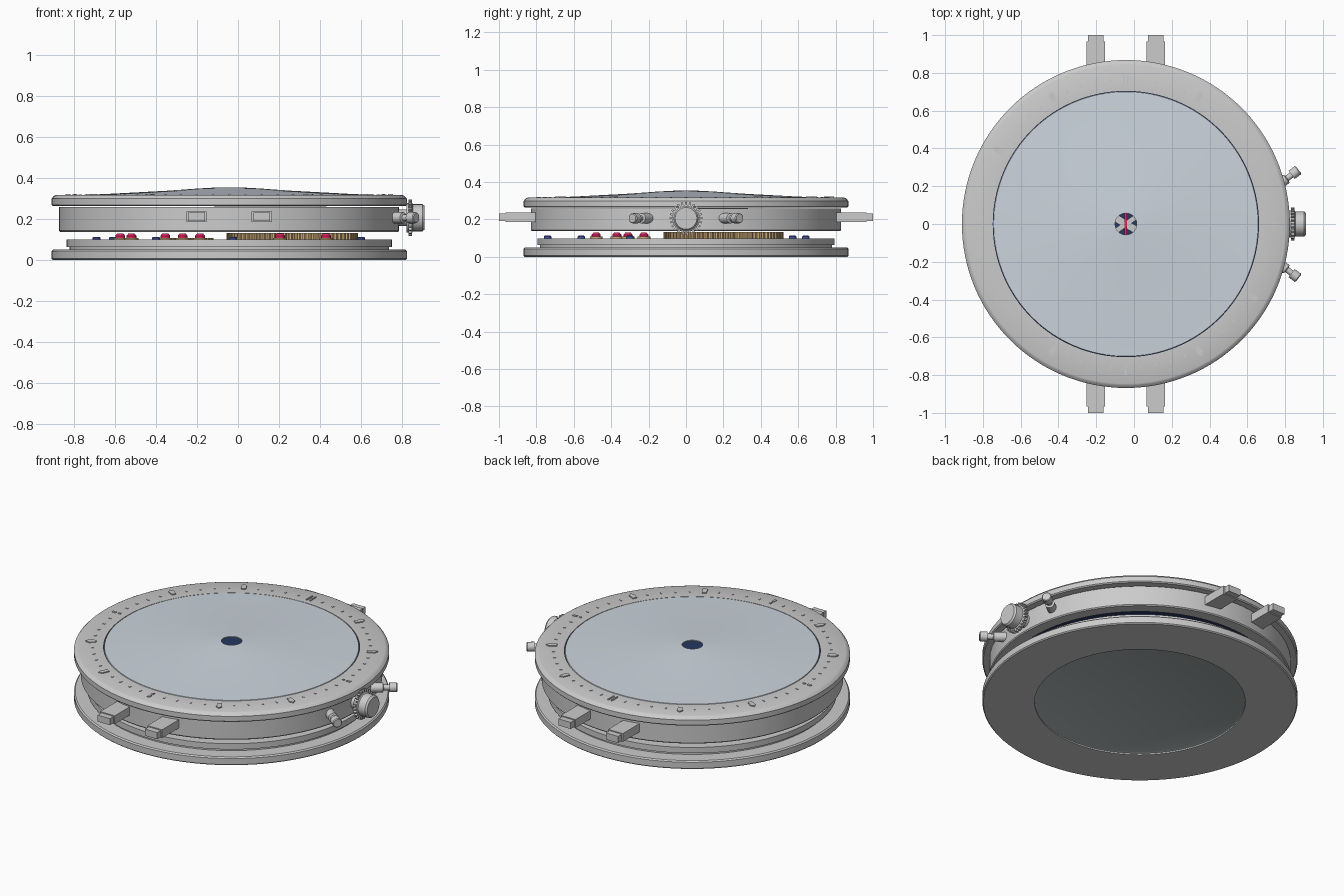
import bpy, bmesh, math
from mathutils import Matrix, Vector

if "Cube" in bpy.data.objects:
    bpy.data.objects.remove(bpy.data.objects["Cube"])

CX = -0.043  # watch axis is offset because the crown sticks out


def mat(name, col):
    m = bpy.data.materials.new(name)
    m.diffuse_color = (*col, 1)
    m.use_nodes = True
    m.node_tree.nodes["Principled BSDF"].inputs["Base Color"].default_value = m.diffuse_color
    return m


GLASS = mat("pale_glass", (0.60, 0.66, 0.72))
NAVY = mat("navy", (0.02, 0.04, 0.12))
RED = mat("ruby", (0.75, 0.02, 0.12))
BRASS = mat("brass", (0.62, 0.42, 0.20))
BLUE = mat("blued_steel", (0.06, 0.09, 0.38))
BACK = mat("back_glass", (0.42, 0.46, 0.46))


def finish(name, bm, material=None, smooth=True):
    bmesh.ops.recalc_face_normals(bm, faces=bm.faces)
    me = bpy.data.meshes.new(name)
    bm.to_mesh(me)
    bm.free()
    ob = bpy.data.objects.new(name, me)
    bpy.context.collection.objects.link(ob)
    if material:
        me.materials.append(material)
    if smooth:
        bpy.context.view_layer.objects.active = ob
        ob.select_set(True)
        bpy.ops.object.shade_smooth_by_angle(angle=math.radians(30))
        ob.select_set(False)
    return ob


def lathe_into(bm, profile, segs, M):
    """Spin a closed (radius, height) profile about local z."""
    rings = []
    for r, z in profile:
        if r < 1e-6:
            rings.append([bm.verts.new(M @ Vector((0, 0, z)))] * segs)
        else:
            rings.append([bm.verts.new(M @ Vector((r * math.cos(2 * math.pi * i / segs),
                          r * math.sin(2 * math.pi * i / segs), z))) for i in range(segs)])
    pairs = list(zip(rings, rings[1:] + rings[:1]))
    for a, b in pairs:
        for i in range(segs):
            j = (i + 1) % segs
            vs = list(dict.fromkeys((a[i], a[j], b[j], b[i])))
            if len(vs) > 2:
                bm.faces.new(vs)


def lathe(name, profile, material=None, segs=128, M=None):
    bm = bmesh.new()
    lathe_into(bm, profile, segs, M or Matrix.Translation((CX, 0, 0)))
    return finish(name, bm, material)


def prism_into(bm, outline, z0, z1, M):
    lo = [bm.verts.new(M @ Vector((x, y, z0))) for x, y in outline]
    hi = [bm.verts.new(M @ Vector((x, y, z1))) for x, y in outline]
    bm.faces.new(lo[::-1])
    bm.faces.new(hi)
    for i in range(len(lo)):
        j = (i + 1) % len(lo)
        bm.faces.new((lo[i], lo[j], hi[j], hi[i]))


def rect(x0, x1, y0, y1):
    return [(x0, y0), (x1, y0), (x1, y1), (x0, y1)]


def gear_outline(n, r0, r1):
    pts = []
    for i in range(n):
        for f, r in ((0, r0), (0.3, r0), (0.45, r1), (0.85, r1)):
            a = 2 * math.pi * (i + f) / n
            pts.append((r * math.cos(a), r * math.sin(a)))
    return pts


def place(x, y, z=0):
    return Matrix.Translation((x, y, z))


# Case back with recessed window
lathe("case_back", [(0.58, 0), (0.862, 0), (0.868, 0.006), (0.868, 0.043), (0.861, 0.05),
                    (0.58, 0.05)])
lathe("back_window", [(0, 0.012), (0.57, 0.012), (0.58, 0.008), (0.585, 0.03), (0, 0.03)], BACK)

# Movement plate
lathe("movement_plate", [(0, 0.045), (0.78, 0.045), (0.78, 0.064), (0.795, 0.064),
                         (0.795, 0.099), (0, 0.099)])

# Open middle case ring
lathe("middle_case", [(0.76, 0.137), (0.825, 0.137), (0.83, 0.143), (0.83, 0.258), (0.76, 0.258)])

# Bezel
lathe("bezel", [(0.705, 0.263), (0.862, 0.263), (0.868, 0.269), (0.868, 0.299), (0.855, 0.313),
                (0.845, 0.317), (0.705, 0.317)])

# Dial and inner ring
lathe("dial", [(0, 0.245), (0.765, 0.245), (0.765, 0.253), (0, 0.253)], NAVY)
lathe("inner_ring", [(0.69, 0.27), (0.708, 0.27), (0.708, 0.312), (0.70, 0.312)], NAVY)

# Domed glass with centre opening
lathe("glass", [(0.703, 0.309), (0.70, 0.318), (0.60, 0.322), (0.45, 0.330), (0.30, 0.338),
                (0.15, 0.349), (0.057, 0.354), (0.057, 0.348), (0.15, 0.343), (0.30, 0.332),
                (0.45, 0.324), (0.60, 0.316)], GLASS)

# Minute ticks and hour markers on the bezel
ticks, hours = bmesh.new(), bmesh.new()
for i in range(60):
    M = place(CX, 0) @ Matrix.Rotation(-2 * math.pi * i / 60, 4, 'Z')
    if i % 5:
        prism_into(ticks, rect(-0.004, 0.004, 0.757, 0.772), 0.315, 0.320, M)
    elif i == 0:
        for s in (-1, 1):
            prism_into(hours, rect(s * 0.011 - 0.004, s * 0.011 + 0.004, 0.738, 0.792), 0.315, 0.323, M)
    elif i % 15 == 0:
        prism_into(hours, rect(-0.005, 0.005, 0.745, 0.76), 0.315, 0.321, M)
        prism_into(hours, rect(-0.007, 0.007, 0.775, 0.80), 0.315, 0.321, M)
    else:
        prism_into(hours, [(-0.012, 0.748), (0.012, 0.748), (0.016, 0.79), (0, 0.808),
                           (-0.016, 0.79)], 0.315, 0.323, M)
finish("minute_ticks", ticks, smooth=False)
finish("hour_markers", hours, smooth=False)

# Hands
for name, ang, tail, tip, w, z, m in (("hour_hand", 60, 0.08, 0.38, 0.018, 0.255, None),
                                      ("minute_hand", -55, 0.08, 0.58, 0.014, 0.259, None),
                                      ("second_hand", 0, 0.15, 0.62, 0.006, 0.263, RED)):
    bm = bmesh.new()
    prism_into(bm, [(-w, -tail), (w, -tail), (w, tip * 0.85), (0, tip), (-w, tip * 0.85)],
               z, z + 0.003, place(CX, 0) @ Matrix.Rotation(math.radians(ang), 4, 'Z'))
    finish(name, bm, m, False)

# Gear wheels
for k, (x, y, r, n) in enumerate(((0.265, 0.2, 0.32, 72), (-0.25, 0.25, 0.13, 36))):
    bm = bmesh.new()
    prism_into(bm, gear_outline(n, r - 0.016, r), 0.099, 0.132 if k == 0 else 0.106, place(x, y))
    finish("gear_wheel_%d" % (k + 1), bm, BRASS, False)

# Jewels in brass settings
jewels, settings = bmesh.new(), bmesh.new()
for x, y in ((-0.575, -0.225), (-0.52, -0.31), (-0.355, -0.37), (-0.27, -0.48),
             (-0.185, -0.225), (0.205, -0.37), (0.43, -0.31)):
    lathe_into(settings, [(0, 0.097), (0.034, 0.097), (0.034, 0.108), (0, 0.108)], 20, place(x, y))
    lathe_into(jewels, [(0, 0.106), (0.024, 0.106), (0.024, 0.118), (0.014, 0.13), (0, 0.13)],
               20, place(x, y))
finish("jewel_settings", settings, BRASS)
finish("jewels", jewels, RED)

# Blued screws
screws = bmesh.new()
for x, y in ((-0.025, -0.74), (-0.69, -0.3), (-0.61, 0.31), (0.6, -0.3), (-0.4, 0.57), (0.2, 0.64),
             (-0.4, -0.56)):
    lathe_into(screws, [(0, 0.097), (0.02, 0.097), (0.02, 0.108), (0.015, 0.113), (0, 0.113)],
               16, place(x, y))
finish("screws", screws, BLUE)

# Strap lugs, mirrored front and back
for label, s in (("front", -1), ("rear", 1)):
    bm = bmesh.new()
    for x in (-0.202, 0.116):
        for hw, y0, y1, z0, z1 in ((0.049, 0.80, 0.965, 0.186, 0.237),
                                   (0.041, 0.96, 1.0, 0.191, 0.231)):
            ys = sorted((s * y0, s * y1))
            prism_into(bm, rect(x - hw, x + hw, *ys), z0, z1, Matrix())
    finish(label + "_lugs", bm, smooth=False)

# Crown along +x
TURN = Matrix.Rotation(math.pi / 2, 4, 'Y')
C = place(0, 0, 0.206) @ TURN
lathe("crown", [(0, 0.76), (0.04, 0.76), (0.04, 0.822), (0.072, 0.822), (0.072, 0.85),
                (0.066, 0.854), (0.066, 0.90), (0.058, 0.91), (0, 0.91)], None, 48, C)
bm = bmesh.new()
for i in range(24):
    prism_into(bm, rect(0.068, 0.088, -0.005, 0.005), 0.832, 0.85,
               C @ Matrix.Rotation(2 * math.pi * i / 24, 4, 'Z'))
finish("crown_teeth", bm, smooth=False)

# Push buttons either side of the crown
for label, s in (("upper", 1), ("lower", -1)):
    P = place(0.775, s * 0.215, 0.206) @ Matrix.Rotation(s * math.radians(37), 4, 'Z') @ TURN
    lathe(label + "_pusher", [(0, -0.03), (0.027, -0.03), (0.027, 0.04), (0.016, 0.044),
                              (0.016, 0.075), (0.027, 0.075), (0.027, 0.115), (0.023, 0.12),
                              (0, 0.12)], None, 24, P)
